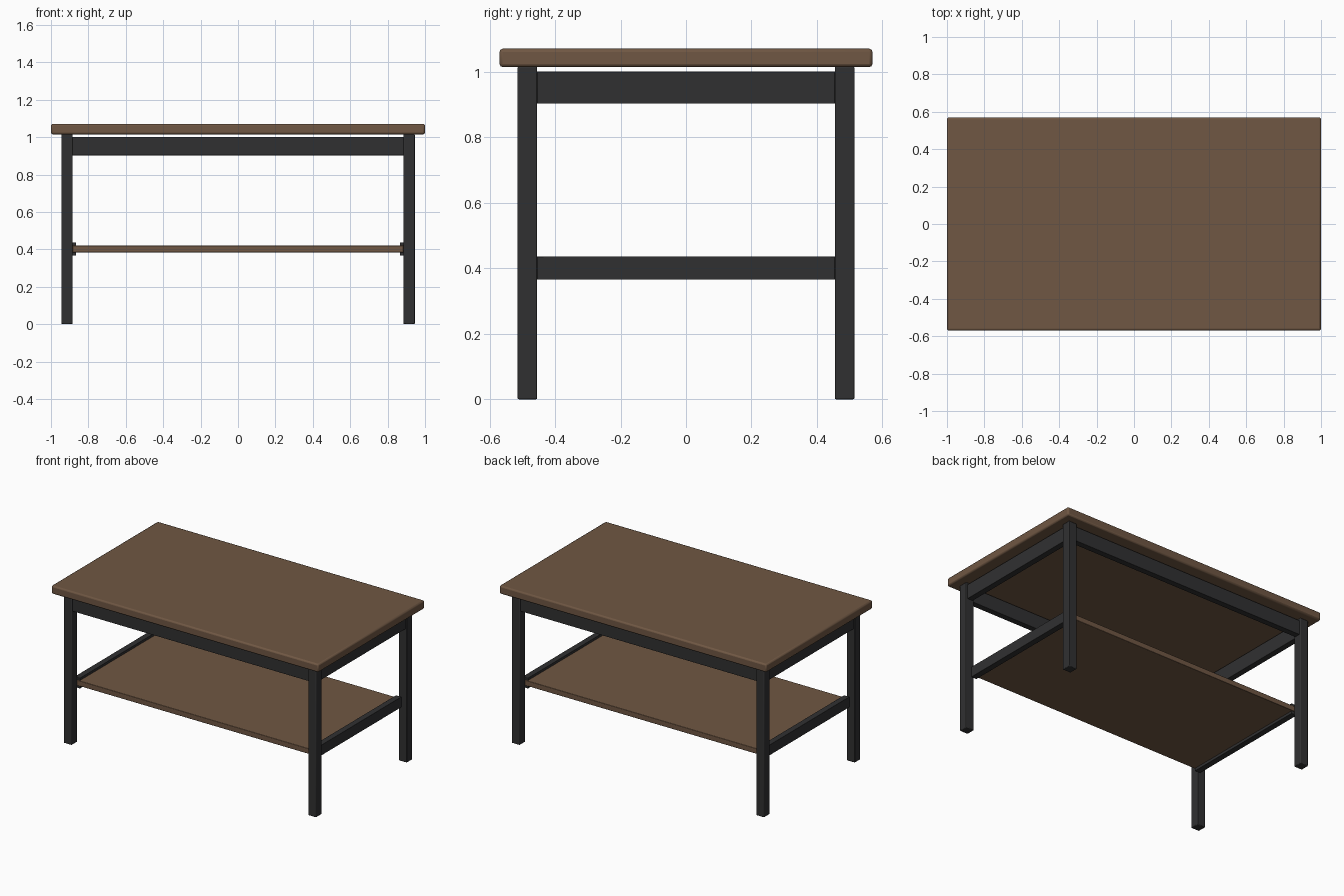
import bpy

cube = bpy.data.objects.get("Cube")
if cube:
    bpy.data.objects.remove(cube, do_unlink=True)


def material(name, colour):
    mat = bpy.data.materials.new(name)
    mat.use_nodes = True
    mat.diffuse_color = (*colour, 1)
    bsdf = next(n for n in mat.node_tree.nodes if n.type == "BSDF_PRINCIPLED")
    bsdf.inputs["Base Color"].default_value = (*colour, 1)
    bsdf.inputs["Roughness"].default_value = 0.6
    return mat


wood = material("brown wood", (0.16, 0.095, 0.056))
metal = material("black metal", (0.03, 0.03, 0.031))


def box(name, centre, size, mat, bevel):
    """A box with softened edges."""
    bpy.ops.mesh.primitive_cube_add(size=1, location=centre)
    obj = bpy.context.object
    obj.name = name
    obj.scale = size
    bpy.ops.object.transform_apply(location=False, rotation=False, scale=True)
    obj.data.materials.append(mat)
    mod = obj.modifiers.new("soft edges", "BEVEL")
    mod.width = bevel
    mod.segments = 2
    bpy.ops.object.shade_smooth_by_angle()
    return obj


# Wooden surfaces
box("table_top", (0, 0, 1.043), (2, 1.14, 0.056), wood, 0.01)
box("lower_shelf", (0, 0, 0.402), (1.77, 0.92, 0.036), wood, 0.003)

# Legs
LEG_X, LEG_Y, LEG_W = 0.915, 0.485, 0.06
for side, sx in (("left", 1), ("right", -1)):
    for end, sy in (("front", -1), ("back", 1)):
        box(f"{end}_{side}_leg", (sx * LEG_X, sy * LEG_Y, 0.508),
            (LEG_W, LEG_W, 1.016), metal, 0.004)

# Long aprons under the top
for end, sy in (("front", -1), ("back", 1)):
    box(f"{end}_apron", (0, sy * LEG_Y, 0.952),
        (2 * LEG_X - LEG_W, 0.04, 0.098), metal, 0.001)

# Short aprons and shelf rails at each end
for side, sx in (("left", 1), ("right", -1)):
    span = 2 * LEG_Y - LEG_W
    box(f"{side}_apron", (sx * LEG_X, 0, 0.952), (0.04, span, 0.098), metal, 0.001)
    box(f"{side}_shelf_rail", (sx * 0.885, 0, 0.401), (0.04, span, 0.07), metal, 0.001)
